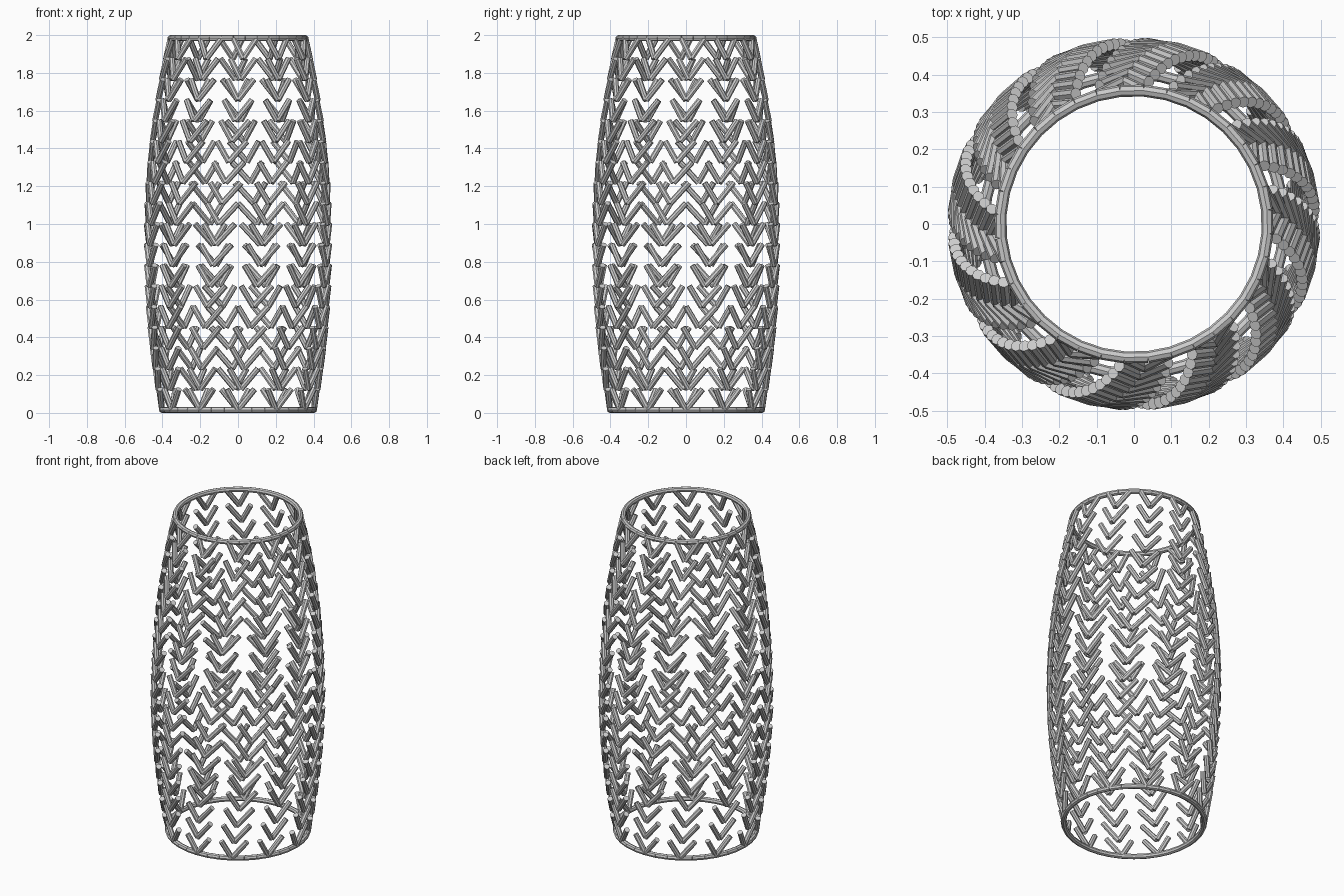
import bpy, bmesh, math
from mathutils import Vector, Matrix

cube = bpy.data.objects.get("Cube")
if cube:
    bpy.data.objects.remove(cube, do_unlink=True)

ROD = 0.016          # rod radius
SIDES = 8
ROWS = 18            # chevron rows between the rims
COLUMNS = 12         # chevrons per row
RIM_SEGMENTS = 36
TWIST = 2.0          # degrees each ring turns against the one below
SPREAD = 10.0        # degrees from chevron point to each tip

grey = bpy.data.materials.new("light_grey")
grey.use_nodes = True
color = (0.6, 0.6, 0.6, 1)
grey.diffuse_color = color
grey.node_tree.nodes["Principled BSDF"].inputs["Base Color"].default_value = color


def node(ring, degrees):
    """Point on the barrel at a ring number and an angle from the front."""
    z = ROD + ring * (2 - 2 * ROD) / ROWS
    t = z - 1
    radius = 0.483 - 0.0225 * t - 0.106 * t * t
    a = math.radians(degrees - 90)
    return Vector((radius * math.cos(a), radius * math.sin(a), z))


def add_rod(bm, a, b):
    axis = b - a
    turn = axis.to_track_quat('Z', 'Y').to_matrix().to_4x4()
    bmesh.ops.create_cone(bm, cap_ends=True, segments=SIDES,
                          radius1=ROD, radius2=ROD, depth=axis.length,
                          matrix=Matrix.Translation((a + b) / 2) @ turn)


def make_rods(name, pairs):
    bm = bmesh.new()
    for a, b in pairs:
        add_rod(bm, a, b)
    mesh = bpy.data.meshes.new(name)
    bm.to_mesh(mesh)
    bm.free()
    mesh.materials.append(grey)
    obj = bpy.data.objects.new(name, mesh)
    bpy.context.collection.objects.link(obj)


# Rims: closed rings of short straight rods
step = 360 / RIM_SEGMENTS
for name, ring in (("bottom_rim", 0), ("top_rim", ROWS)):
    start = ring * TWIST
    make_rods(name, [(node(ring, start + i * step), node(ring, start + (i + 1) * step))
                     for i in range(RIM_SEGMENTS)])

# Chevron arms: each rises from a point on one ring to a tip on the next
for name, side in (("chevron_arms_left", 1), ("chevron_arms_right", -1)):
    pairs = []
    for ring in range(ROWS):
        for column in range(COLUMNS):
            angle = column * 360 / COLUMNS + ring * TWIST
            pairs.append((node(ring, angle),
                          node(ring + 1, angle + TWIST + side * SPREAD)))
    make_rods(name, pairs)
